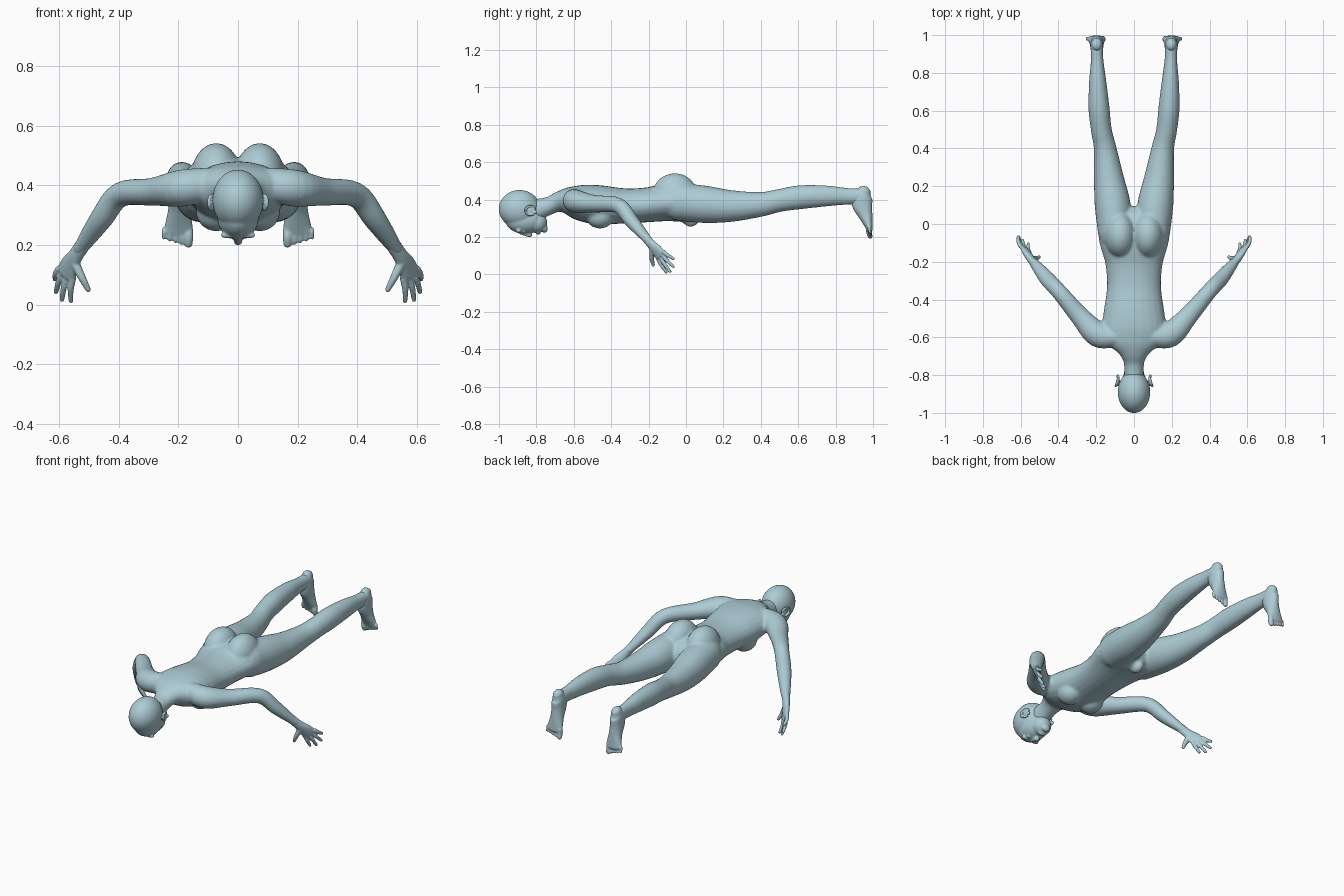
import bpy
import bmesh
import math
from mathutils import Vector, Matrix

cube = bpy.data.objects.get("Cube")
if cube:
    bpy.data.objects.remove(cube)

skin = bpy.data.materials.new("pale_blue_grey")
skin.use_nodes = True
skin.diffuse_color = (0.42, 0.60, 0.66, 1)
skin.node_tree.nodes["Principled BSDF"].inputs["Base Color"].default_value = skin.diffuse_color


def spline(stations, steps):
    """Smooth curve through stations of (x, y, z, half width, half depth)."""
    rows = [Vector(r) for r in stations]
    rows = [2 * rows[0] - rows[1]] + rows + [2 * rows[-1] - rows[-2]]
    out = []
    for p, q, r, s in zip(rows, rows[1:], rows[2:], rows[3:]):
        for i in range(steps):
            t = i / steps
            out.append((2 * q + (r - p) * t + (2 * p - 5 * q + 4 * r - s) * t * t
                        + (3 * q - p - 3 * r + s) * t ** 3) / 2)
    return out + [rows[-2]]


def tube(bm, stations, up=(0, 0, 1), side=1, steps=5, sides=24):
    """Loft of ellipses with rounded ends; side = -1 mirrors it."""
    rows = spline([(r[0] * side, *r[1:]) for r in stations], steps)
    up = Vector((up[0] * side, up[1], up[2]))
    pts = [Vector(r[:3]) for r in rows]
    last = len(rows) - 1
    sections = []
    for i, r in enumerate(rows):
        tan = (pts[min(i + 1, last)] - pts[max(i - 1, 0)]).normalized()
        sections.append((pts[i], tan, r[3], r[4]))

    def cap(section, sign):
        p, tan, a, b = section
        return [(p + tan * sign * min(a, b) * math.sin(k), tan, a * math.cos(k), b * math.cos(k))
                for k in (0.5, 1.0, 1.4)]
    sections = cap(sections[0], -1)[::-1] + sections + cap(sections[-1], 1)
    rings = []
    for p, tan, a, b in sections:
        across = tan.cross(up).normalized()
        out = across.cross(tan)
        angles = [math.tau * k / sides for k in range(sides)]
        rings.append([bm.verts.new(p + across * a * math.cos(k) + out * b * math.sin(k))
                      for k in angles])
    for low, high in zip(rings, rings[1:]):
        for k in range(sides):
            n = (k + 1) % sides
            bm.faces.new((low[k], low[n], high[n], high[k]))
    bm.faces.new(rings[0])
    bm.faces.new(rings[-1])


def ball(bm, centre, radii):
    bmesh.ops.create_uvsphere(bm, u_segments=32, v_segments=20, radius=1,
                              matrix=Matrix.Translation(centre) @ Matrix.Diagonal((*radii, 1)))


def finish(name, bm, voxel, rounds):
    """Fuse the overlapping volumes into one smooth skin."""
    bmesh.ops.recalc_face_normals(bm, faces=bm.faces)
    mesh = bpy.data.meshes.new(name)
    bm.to_mesh(mesh)
    bm.free()
    mesh.materials.append(skin)
    obj = bpy.data.objects.new(name, mesh)
    bpy.context.collection.objects.link(obj)
    fuse = obj.modifiers.new("fuse", "REMESH")
    fuse.mode = "VOXEL"
    fuse.voxel_size = voxel
    fuse.use_smooth_shade = True
    soften = obj.modifiers.new("soften", "SMOOTH")
    soften.factor = 0.5
    soften.iterations = rounds


# Torso, arms and legs
body = bmesh.new()
tube(body, [(0, -.80, .345, .052, .06), (0, -.73, .368, .055, .048), (0, -.68, .388, .085, .055),
            (0, -.63, .392, .15, .075), (0, -.56, .383, .17, .097), (0, -.46, .372, .16, .105),
            (0, -.33, .367, .143, .094), (0, -.21, .372, .152, .093), (0, -.10, .385, .183, .1),
            (0, .0, .375, .19, .095)])
for s in (1, -1):
    tube(body, [(.09, -.60, .405, .05, .055), (.19, -.585, .39, .068, .062), (.285, -.49, .378, .052, .047),
                (.395, -.36, .368, .042, .042), (.46, -.29, .285, .041, .037),
                (.53, -.205, .185, .026, .023)], side=s)
    tube(body, [(.10, -.05, .39, .09, .10), (.113, .1, .375, .095, .10), (.133, .24, .366, .08, .085),
                (.153, .4, .375, .06, .066), (.173, .5, .396, .055, .061), (.185, .61, .413, .056, .064),
                (.192, .75, .42, .046, .056), (.195, .86, .418, .034, .045), (.197, .93, .418, .033, .042)],
         side=s)
    ball(body, (.073 * s, -.46, .312), (.068, .075, .066))
    ball(body, (.073 * s, -.06, .425), (.085, .12, .116))
ball(body, (0, .025, .295), (.03, .045, .04))
finish("body", body, .008, 5)

# Head with brow, nose, lips and chin
head = bmesh.new()
ball(head, (0, -.89, .35), (.086, .111, .102))
ball(head, (0, -.862, .292), (.07, .105, .074))
ball(head, (0, -.798, .278), (.055, .056, .056))
ball(head, (0, -.757, .245), (.026, .018, .022))
ball(head, (0, -.79, .225), (.025, .012, .012))
tube(head, [(0, -.885, .226, .009, .012), (0, -.835, .212, .015, .014)])
for s in (1, -1):
    ball(head, (.032 * s, -.895, .233), (.028, .012, .012))
    ball(head, (.03 * s, -.868, .232), (.015, .011, .011))
finish("head", head, .005, 4)

for s, label in ((1, "left"), (-1, "right")):
    # Ear: rim, bowl and lobe
    ear = bmesh.new()
    rim = [(.089 + .008 * math.cos(k), -.832 - .026 * math.cos(k), .342 + .024 * math.sin(k), .006, .006)
           for k in [math.radians(a) for a in range(-120, 151, 30)]]
    tube(ear, rim, up=(1, 0, 0), side=s, steps=3, sides=12)
    ball(ear, (.083 * s, -.832, .342), (.008, .026, .024))
    ball(ear, (.086 * s, -.808, .333), (.008, .012, .01))
    finish(label + "_ear", ear, .003, 2)

    # Hand: palm, four fingers, thumb
    hand = bmesh.new()
    facing = (.69, -.61, -.3)
    tube(hand, [(.52, -.217, .20, .026, .022), (.545, -.188, .163, .027, .02),
                (.564, -.158, .13, .037, .018), (.577, -.137, .103, .039, .014)],
         up=facing, side=s)
    first, fourth = Vector((.554, -.15, .088)), Vector((.6, -.118, .12))
    tips = [(.56, -.105, .012), (.59, -.085, .016), (.61, -.068, .042), (.614, -.068, .085)]
    for i, tip in enumerate(tips):
        root, tip = first.lerp(fourth, i / 3), Vector(tip)
        bend = root.lerp(tip, .5) + Vector((.004, -.004, 0))
        tube(hand, [(*root, .012, .012), (*bend, .0105, .0105), (*tip, .008, .008)],
             up=facing, side=s, sides=12)
    tube(hand, [(.548, -.18, .14, .017, .017), (.522, -.183, .088, .013, .013),
                (.502, -.175, .05, .009, .009)], up=facing, side=s, sides=12)
    finish(label + "_hand", hand, .0038, 3)

    # Foot: heel to ball, then five toes
    foot = bmesh.new()
    tube(foot, [(.197, .952, .445, .028, .036), (.197, .942, .415, .034, .054),
                (.197, .943, .37, .035, .054), (.197, .959, .32, .037, .039),
                (.198, .973, .275, .045, .026), (.2, .982, .243, .05, .017)],
         up=(0, 1, 0), side=s)
    for i in range(5):
        x = .166 + .0195 * i + (.004 if i else 0)
        r = .016 if i == 0 else .0105 - .0005 * i
        tube(foot, [(x, .98, .25, r, r), (x, .979, .226 + .004 * i, r, r),
                    (x, .985, .203 + .005 * i, r * .9, r * .8)], up=(0, 1, 0), side=s, sides=12)
    finish(label + "_foot", foot, .0045, 3)
